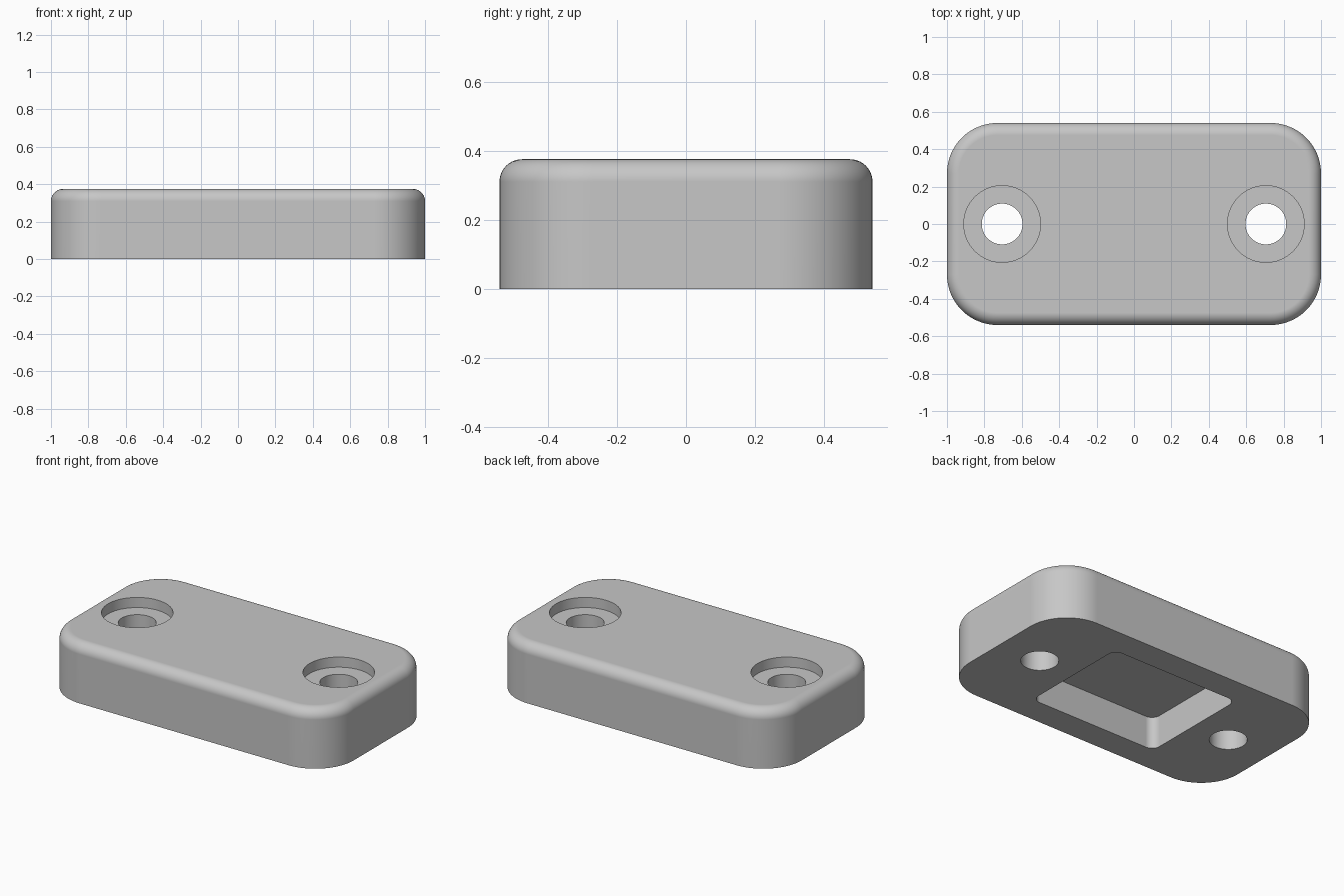
import bpy, bmesh
from math import sin, cos, pi, radians

cube = bpy.data.objects.get("Cube")
if cube:
    bpy.data.objects.remove(cube, do_unlink=True)

LENGTH, WIDTH, HEIGHT = 2.0, 1.08, 0.375
CORNER, FILLET = 0.27, 0.065
HOLE_X, HOLE_R, BORE_R, BORE_DEPTH = 0.705, 0.109, 0.205, 0.064
STEPS = 16

grey = bpy.data.materials.new("light grey")
grey.use_nodes = True
colour = (0.57, 0.57, 0.57, 1)
grey.diffuse_color = colour
grey.node_tree.nodes["Principled BSDF"].inputs["Base Color"].default_value = colour


def outline(hx, hy, r, z, cx=0.0):
    """Rounded rectangle of half sizes hx, hy at height z; a circle if hx = hy = r."""
    pts = []
    for q, (sx, sy) in enumerate(((1, 1), (-1, 1), (-1, -1), (1, -1))):
        for i in range(STEPS + 1):
            a = (q + i / STEPS) * pi / 2
            pts.append((cx + sx * (hx - r) + r * cos(a), sy * (hy - r) + r * sin(a), z))
    return pts


def loft(name, rings):
    """Closed solid through a stack of outlines, bottom to top."""
    bm = bmesh.new()
    loops = [[bm.verts.new(p) for p in ring] for ring in rings]
    bm.faces.new(loops[0][::-1])
    bm.faces.new(loops[-1])
    for low, high in zip(loops, loops[1:]):
        for i in range(len(low)):
            j = (i + 1) % len(low)
            bm.faces.new((low[i], low[j], high[j], high[i]))
    bmesh.ops.remove_doubles(bm, verts=bm.verts, dist=1e-5)
    bmesh.ops.recalc_face_normals(bm, faces=bm.faces)
    mesh = bpy.data.meshes.new(name)
    bm.to_mesh(mesh)
    bm.free()
    mesh.materials.append(grey)
    obj = bpy.data.objects.new(name, mesh)
    bpy.context.collection.objects.link(obj)
    return obj


# Block with rounded corners and a rounded top edge
rings = [outline(LENGTH / 2, WIDTH / 2, CORNER, 0)]
for i in range(11):
    a = i / 10 * pi / 2
    d = FILLET * (1 - cos(a))
    rings.append(outline(LENGTH / 2 - d, WIDTH / 2 - d, CORNER - d,
                         HEIGHT - FILLET * (1 - sin(a))))
body = loft("mounting_block", rings)

# Stepped screw holes and the pocket underneath
floor = HEIGHT - BORE_DEPTH
cutters = [loft("pocket_cutter", [outline(0.452, 0.367, 0.055, z) for z in (-0.1, 0.204)])]
for side, x in (("left", HOLE_X), ("right", -HOLE_X)):
    steps = ((HOLE_R, -0.1), (HOLE_R, floor), (BORE_R, floor), (BORE_R, HEIGHT + 0.1))
    cutters.append(loft(side + "_hole_cutter", [outline(r, r, r, z, x) for r, z in steps]))

bpy.ops.object.select_all(action='DESELECT')
bpy.context.view_layer.objects.active = body
body.select_set(True)
for cutter in cutters:
    mod = body.modifiers.new(cutter.name, 'BOOLEAN')
    mod.operation, mod.solver, mod.object = 'DIFFERENCE', 'EXACT', cutter
    bpy.ops.object.modifier_apply(modifier=mod.name)
    bpy.data.objects.remove(cutter, do_unlink=True)

# Smooth rounds, flat faces and crisp rims
bpy.ops.object.shade_smooth_by_angle(angle=radians(30))
weighted = body.modifiers.new("flat_face_normals", 'WEIGHTED_NORMAL')
weighted.keep_sharp = True
